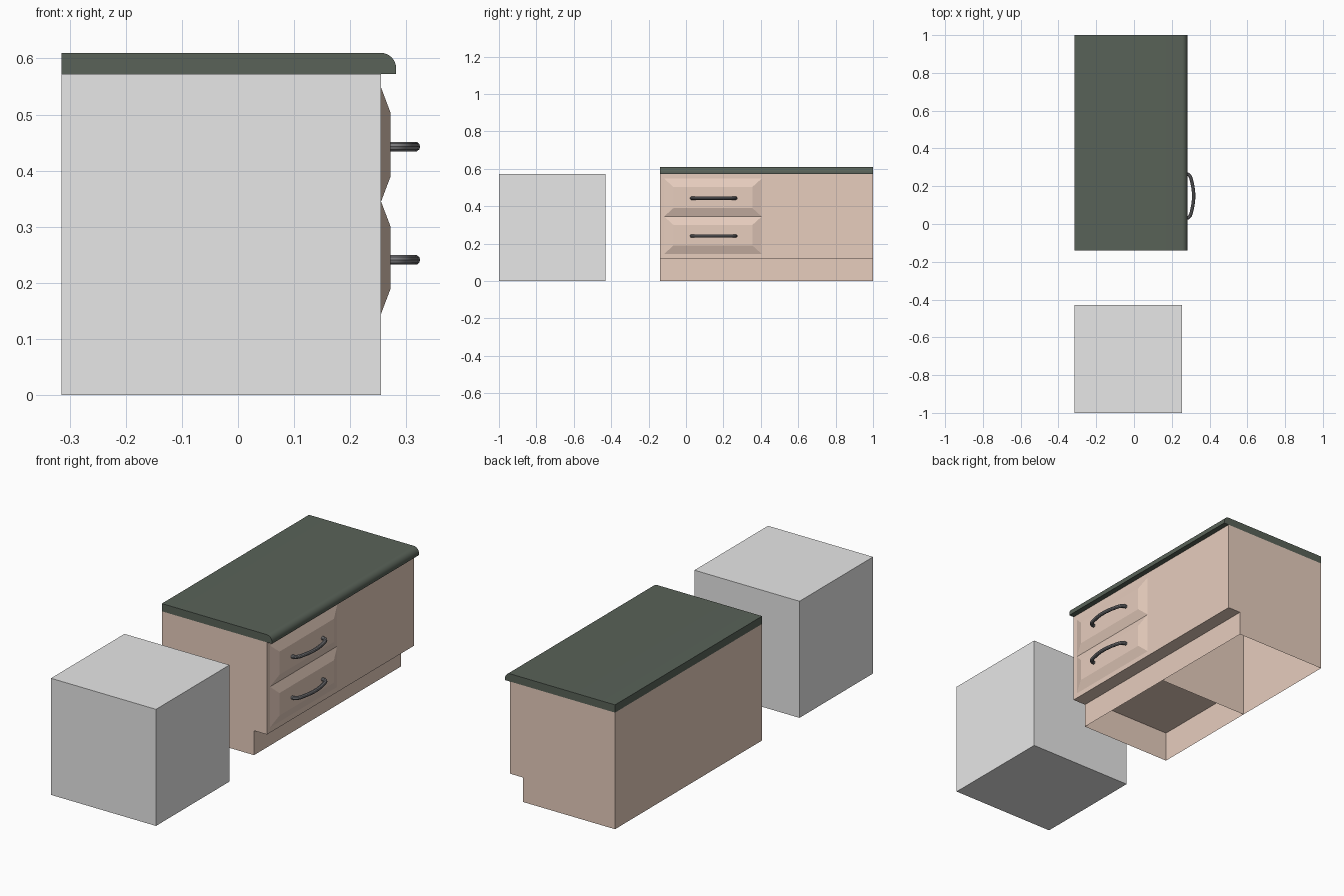
import bpy
import bmesh
from math import sin, cos, pi, radians

default = bpy.data.objects.get("Cube")
if default:
    bpy.data.objects.remove(default, do_unlink=True)


def material(name, rgb):
    m = bpy.data.materials.new(name)
    m.use_nodes = True
    m.diffuse_color = (*rgb, 1)
    m.node_tree.nodes["Principled BSDF"].inputs["Base Color"].default_value = (*rgb, 1)
    return m


grey = material("plain grey", (0.8, 0.8, 0.8))
wood = material("pale wood", (0.81, 0.62, 0.52))
stone = material("dark green stone", (0.10, 0.123, 0.098))
metal = material("dark metal", (0.2, 0.2, 0.21))

BACK, FRONT, KICK = -0.315, 0.255, 0.185      # x positions
Y0, YMID, Y1 = -0.14, 0.43, 1.0               # cabinet ends and divider
TOP = 0.572


def finish(bm, name, mat):
    bmesh.ops.recalc_face_normals(bm, faces=bm.faces)
    mesh = bpy.data.meshes.new(name)
    bm.to_mesh(mesh)
    bm.free()
    mesh.materials.append(mat)
    ob = bpy.data.objects.new(name, mesh)
    bpy.context.collection.objects.link(ob)
    return ob


def smooth(ob):
    bpy.ops.object.select_all(action="DESELECT")
    ob.select_set(True)
    bpy.context.view_layer.objects.active = ob
    bpy.ops.object.shade_smooth_by_angle(angle=radians(35))


def extrude_profile(name, profile, y0, y1, mat, open_sides=()):
    """Sweep an x-z outline along y, leaving out the listed sides."""
    bm = bmesh.new()
    a, b = ([bm.verts.new((x, y, z)) for x, z in profile] for y in (y0, y1))
    n = len(profile)
    for i in range(n):
        if i not in open_sides:
            j = (i + 1) % n
            bm.faces.new((a[i], a[j], b[j], b[i]))
    bm.faces.new(a)
    bm.faces.new(b)
    return finish(bm, name, mat)


def sheet(name, points, mat):
    bm = bmesh.new()
    bm.faces.new([bm.verts.new(p) for p in points])
    return finish(bm, name, mat)


# Free-standing appliance block
extrude_profile("appliance_block",
                [(BACK, 0), (BACK, TOP), (FRONT, TOP), (FRONT, 0)], -1, -0.43, grey)

# Cabinet shell with toe kick, open at the bottom and under the worktop
outline = [(BACK, 0), (BACK, TOP), (FRONT, TOP), (FRONT, 0.12), (KICK, 0.12), (KICK, 0)]
extrude_profile("cabinet_shell", outline, Y0, Y1, wood, open_sides=(1, 5))

# Inner divider and floor of the drawer section
sheet("cabinet_divider", [(x, YMID, z) for x, z in outline], wood)
sheet("drawer_section_floor",
      [(x, y, 0.15) for x, y in ((BACK, Y0), (FRONT, Y0), (FRONT, YMID), (BACK, YMID))], wood)

# Worktop with rounded front edge
r = 0.028
arc = [(0.254 + r * sin(t * pi / 16), 0.582 + r * cos(t * pi / 16)) for t in range(9)]
worktop = extrude_profile("worktop", [(BACK, TOP), (BACK, 0.61)] + arc + [(0.282, TOP)],
                          Y0, Y1, stone)
smooth(worktop)


def drawer_front(name, z0, z1):
    """Raised panel with sloping edges."""
    bm = bmesh.new()
    rings = []
    for x, dy, dz in ((FRONT, 0, 0), (0.272, 0.05, 0.045)):
        ya, yb, za, zb = -0.117 + dy, 0.405 - dy, z0 + dz, z1 - dz
        rings.append([bm.verts.new((x, y, z))
                      for y, z in ((ya, za), (yb, za), (yb, zb), (ya, zb))])
    outer, inner = rings
    for i in range(4):
        j = (i + 1) % 4
        bm.faces.new((outer[i], outer[j], inner[j], inner[i]))
    bm.faces.new(inner)
    bm.faces.new(outer[::-1])
    finish(bm, name, wood)


def handle(name, z):
    """Bent bar handle."""
    curve = bpy.data.curves.new(name, "CURVE")
    curve.dimensions = "3D"
    curve.bevel_depth = 0.009
    curve.bevel_resolution = 3
    curve.resolution_u = 5
    curve.use_fill_caps = True
    half = [(0.268, 0.118), (0.288, 0.114), (0.304, 0.085)]
    path = [(x, 0.148 - d) for x, d in half] + [(x, 0.148 + d) for x, d in reversed(half)]
    spline = curve.splines.new("BEZIER")
    spline.bezier_points.add(len(path) - 1)
    for p, (x, y) in zip(spline.bezier_points, path):
        p.co = (x, y, z)
        p.handle_left_type = p.handle_right_type = "AUTO"
    curve.materials.append(metal)
    ob = bpy.data.objects.new(name, curve)
    bpy.context.collection.objects.link(ob)
    bpy.ops.object.select_all(action="DESELECT")
    ob.select_set(True)
    bpy.context.view_layer.objects.active = ob
    bpy.ops.object.convert(target="MESH")
    smooth(bpy.context.view_layer.objects.active)


# Two drawers with handles
for label, z0, z1, zh in (("lower", 0.145, 0.345, 0.241), ("upper", 0.345, 0.548, 0.443)):
    drawer_front(label + "_drawer_front", z0, z1)
    handle(label + "_drawer_handle", zh)
